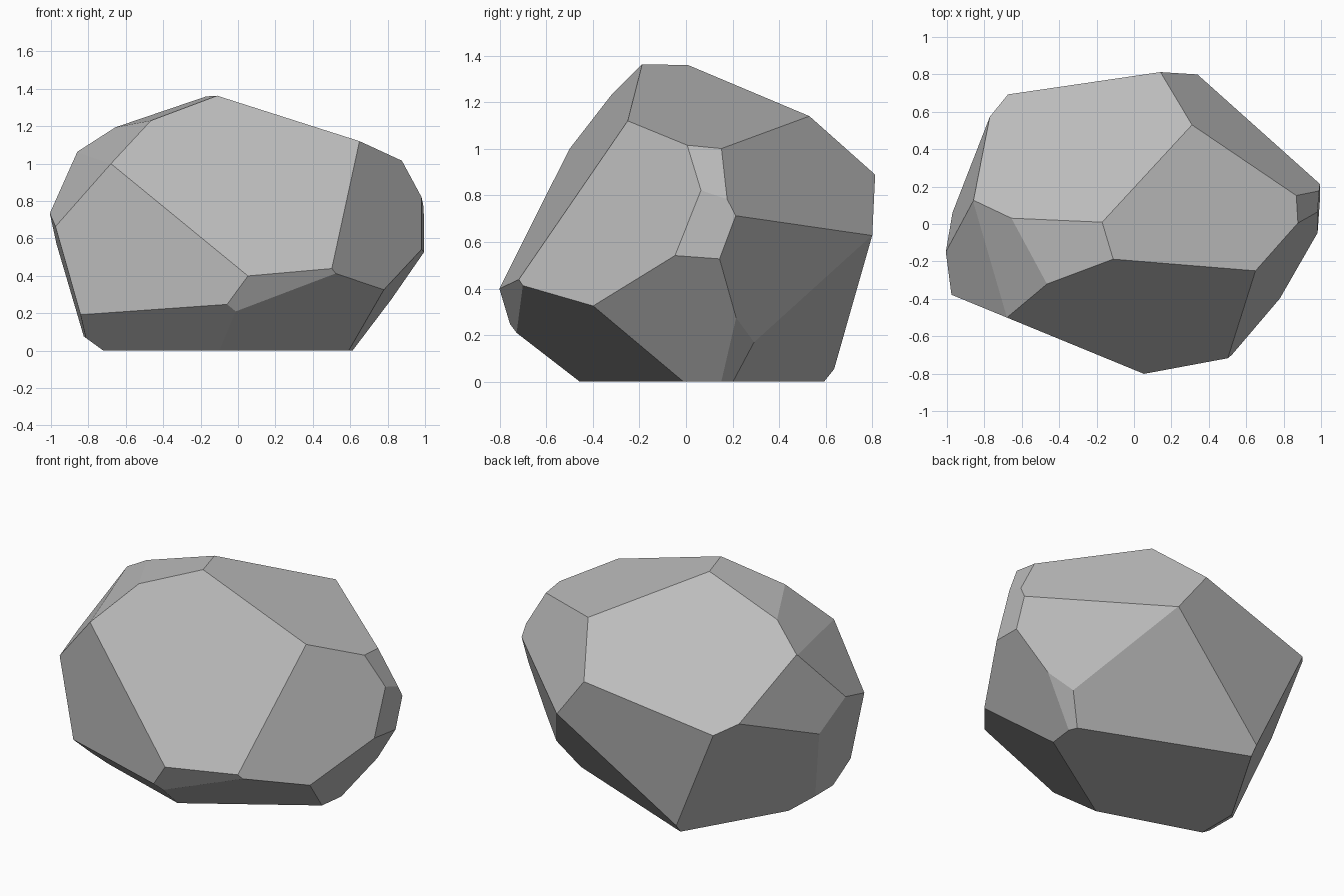
import bpy
import bmesh
from mathutils import Vector, Matrix

if "Cube" in bpy.data.objects:
    bpy.data.objects.remove(bpy.data.objects["Cube"], do_unlink=True)


def make_material(name, colour):
    material = bpy.data.materials.new(name)
    material.use_nodes = True
    material.diffuse_color = colour
    material.node_tree.nodes["Principled BSDF"].inputs["Base Color"].default_value = colour
    return material


def chip(block, point, normal):
    """Strike off everything beyond a plane and close the flat break."""
    geometry = block.verts[:] + block.edges[:] + block.faces[:]
    cut = bmesh.ops.bisect_plane(
        block, geom=geometry, dist=0.0001,
        plane_co=Vector(point), plane_no=Vector(normal).normalized(),
        clear_outer=True)
    rim = [item for item in cut["geom_cut"] if isinstance(item, bmesh.types.BMEdge)]
    open_rim = [edge for edge in rim if edge.is_boundary]
    if open_rim:
        bmesh.ops.holes_fill(block, edges=open_rim, sides=0)


# Rough block standing on the ground
block = bmesh.new()
bmesh.ops.create_cube(block, size=3, matrix=Matrix.Translation((0, 0, 1.5)))

# Front: broad slope, left-hand wall and the overhang below them
chip(block, (-.68, -.5, 1), (.114, -.887, .584))
chip(block, (-.68, -.5, 1), (-.38, -.925, 0))
chip(block, (.06, -.8, .4), (.018, -.079, -.037))
chip(block, (0, -.72, .2), (-.053, -.161, -.186))
chip(block, (0, -.72, .21), (.121, -.188, -.294))

# Side toward +x: wide face, undercut and weathered rim
chip(block, (.51, -.71, .43), (.405, -.309, .124))
chip(block, (.98, -.05, .54), (.103, -.013, -.075))
chip(block, (.99, .1, .6), (1, -.07, .03))
chip(block, (.98, .08, .82), (.87, .1, .5))
chip(block, (.66, .2, .08), (.7, .3, -.6))

# Back: upper corner, lower corner, underside and rear wall
chip(block, (.31, .53, 1.14), (.073, .089, .051))
chip(block, (.34, .8, .63), (.66, .7, -.26))
chip(block, (.34, .8, .63), (.186, .46, -.363))
chip(block, (.34, .8, .63), (-.061, .516, -.071))

# Crown: two large sloping planes
chip(block, (.31, .53, 1.14), (-.063, .144, .204))
chip(block, (-.15, .03, 1.35), (.174, .062, .529))

# Side toward -x: walls and foot bevel
chip(block, (-.66, .69, .69), (-.33, .194, -.163))
chip(block, (-.78, .53, .8), (-.216, .068, .04))
chip(block, (-1, -.2, .72), (-.172, -.008, -.048))
chip(block, (-.72, -.1, 0), (-.59, 0, -.81))

# Crumbled shoulder between the crown and the -x side
chip(block, (-.49, .02, 1.25), (-.033, -.008, .096))
chip(block, (-.86, .12, 1.06), (-.131, -.054, .164))
chip(block, (-.86, .12, 1.06), (-.192, -.07, .144))

bmesh.ops.remove_doubles(block, verts=block.verts[:], dist=0.004)
bmesh.ops.recalc_face_normals(block, faces=block.faces[:])

# Flat-shaded grey boulder
mesh = bpy.data.meshes.new("boulder")
block.to_mesh(mesh)
block.free()
mesh.materials.append(make_material("stone grey", (.5, .5, .5, 1)))
boulder = bpy.data.objects.new("boulder", mesh)
bpy.context.collection.objects.link(boulder)
